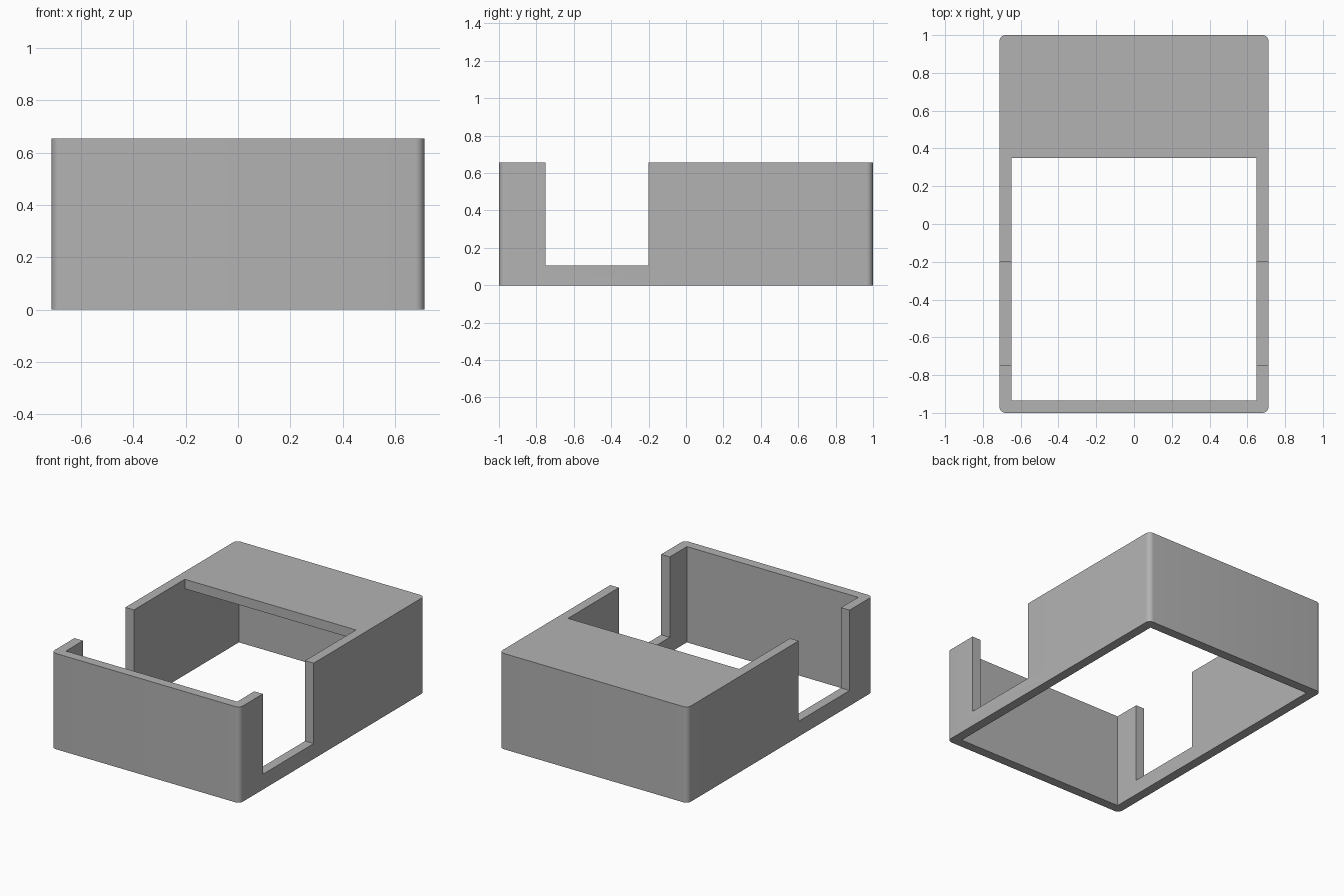
import bpy, bmesh
from mathutils import Vector

old = bpy.data.objects.get("Cube")
if old:
    bpy.data.objects.remove(old, do_unlink=True)

W, D, H = 0.713, 1.0, 0.655   # half width, half depth, height
WALL = 0.065
ROOF_FRONT = 0.35
GREY = (0.45, 0.45, 0.45, 1)

grey = bpy.data.materials.new("plain grey")
grey.use_nodes = True
grey.diffuse_color = GREY
grey.node_tree.nodes["Principled BSDF"].inputs["Base Color"].default_value = GREY


def box(name, low, high, corner=0):
    """Box between two corners, with optional rounded upright edges."""
    low, high = Vector(low), Vector(high)
    bm = bmesh.new()
    bmesh.ops.create_cube(bm, size=1)
    for v in bm.verts:
        v.co = (low + high) / 2 + v.co * (high - low)
    if corner:
        upright = [e for e in bm.edges
                   if abs(e.verts[0].co.z - e.verts[1].co.z) > H / 2]
        bmesh.ops.bevel(bm, geom=upright, offset=corner, offset_type='OFFSET',
                        segments=8, profile=0.5, affect='EDGES')
    bmesh.ops.recalc_face_normals(bm, faces=bm.faces)
    mesh = bpy.data.meshes.new(name)
    bm.to_mesh(mesh)
    bm.free()
    mesh.materials.append(grey)
    ob = bpy.data.objects.new(name, mesh)
    bpy.context.collection.objects.link(ob)
    return ob


# Outer housing with rounded upright corners
housing = box("housing", (-W, -D, 0), (W, D, H), corner=0.035)

# Cavity below the roof, roof opening, and the slot through both side walls
ix, iy = W - WALL, D - WALL
cutters = [
    box("cavity_cutter", (-ix, -iy, -0.2), (ix, iy, H - WALL)),
    box("roof_opening_cutter", (-ix, -iy, 0.3), (ix, ROOF_FRONT, H + 0.2)),
    box("side_slot_cutter", (-1, -0.75, 0.105), (1, -0.2, H + 0.3)),
]
for cutter in cutters:
    cutter.hide_render = True
    mod = housing.modifiers.new(cutter.name, 'BOOLEAN')
    mod.operation = 'DIFFERENCE'
    mod.solver = 'EXACT'
    mod.object = cutter

# Apply the cuts and drop the cutters
bpy.context.view_layer.objects.active = housing
housing.select_set(True)
for mod in list(housing.modifiers):
    bpy.ops.object.modifier_apply(modifier=mod.name)
for cutter in cutters:
    bpy.data.objects.remove(cutter, do_unlink=True)

bpy.ops.object.shade_smooth_by_angle()
